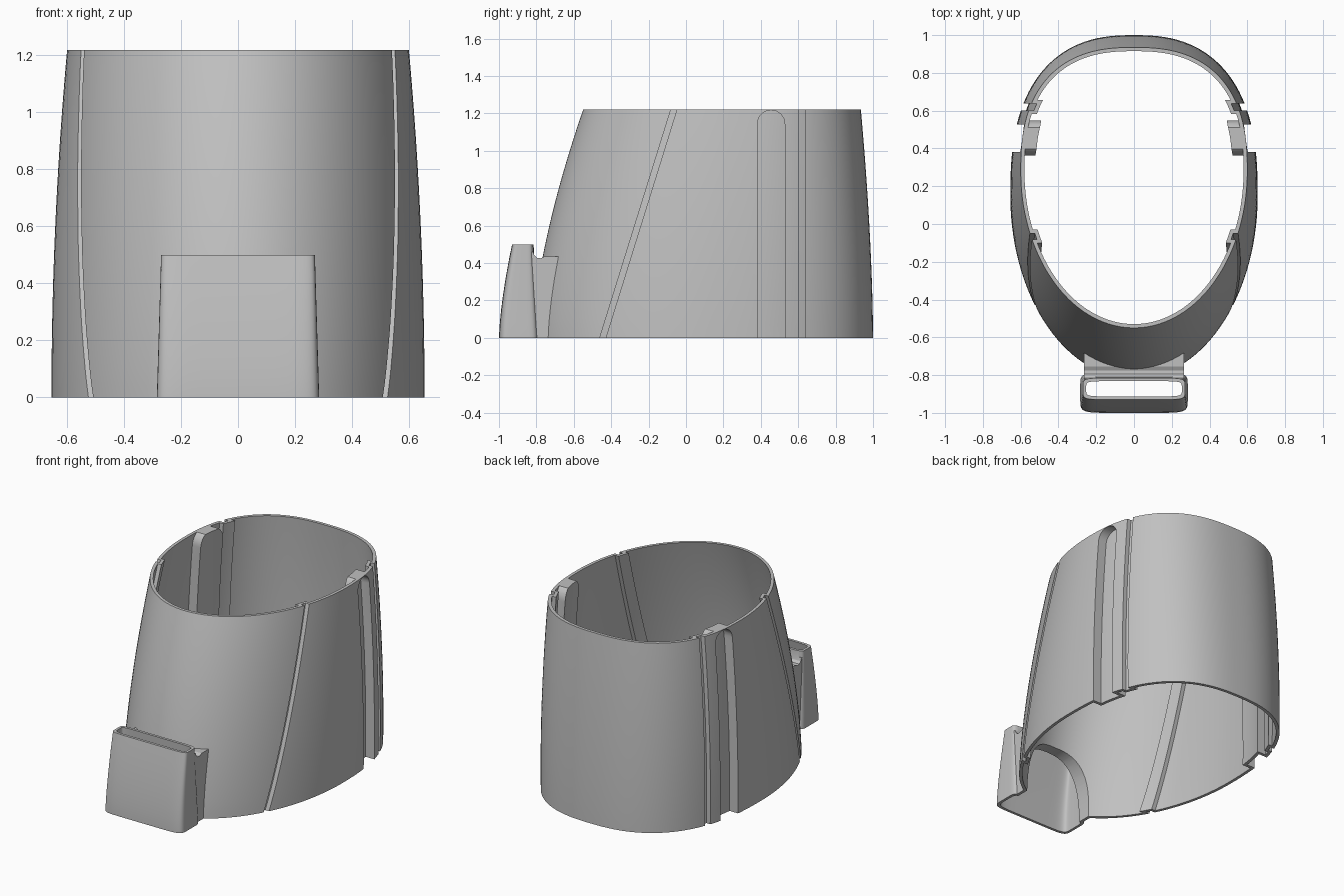
import bpy, bmesh
from math import sin, cos, pi, radians

if "Cube" in bpy.data.objects:
    bpy.data.objects.remove(bpy.data.objects["Cube"], do_unlink=True)

HEIGHT, WALL = 1.22, 0.02

grey = bpy.data.materials.new("plain grey")
grey.use_nodes = True
grey.diffuse_color = (0.53, 0.53, 0.53, 1)
grey.node_tree.nodes["Principled BSDF"].inputs["Base Color"].default_value = (0.53, 0.53, 0.53, 1)


def solid(name, rings):
    """Closed solid skinned through rings of equal length."""
    bm = bmesh.new()
    loops = [[bm.verts.new(p) for p in ring] for ring in rings]
    n = len(loops[0])
    for low, high in zip(loops, loops[1:]):
        for i in range(n):
            j = (i + 1) % n
            bm.faces.new((low[i], low[j], high[j], high[i]))
    bm.faces.new(loops[0][::-1])
    bm.faces.new(loops[-1])
    bmesh.ops.recalc_face_normals(bm, faces=bm.faces)
    mesh = bpy.data.meshes.new(name)
    bm.to_mesh(mesh)
    bm.free()
    mesh.materials.append(grey)
    obj = bpy.data.objects.new(name, mesh)
    bpy.context.collection.objects.link(obj)
    return obj


def combine(target, tool, operation="DIFFERENCE"):
    """Apply a boolean and discard the tool."""
    mod = target.modifiers.new("combine", "BOOLEAN")
    mod.operation, mod.solver, mod.object = operation, "EXACT", tool
    bpy.context.view_layer.objects.active = target
    bpy.ops.object.modifier_apply(modifier=mod.name)
    bpy.data.objects.remove(tool, do_unlink=True)


def power(v, n):
    return abs(v) ** (2 / n) * (1 if v > 0 else -1)


def sleeve(name, inset, low=-0.06, high=HEIGHT, rows=24, count=128):
    """Tapered egg-shaped sleeve body, shrunk by inset."""
    rings = []
    for r in range(rows + 1):
        z = low + (high - low) * r / rows
        u = max(z, 0) / HEIGHT
        half = 0.655 - 0.055 * u ** 2 - inset
        middle = 0.15 + 0.13 * u
        back = 1.0 - 0.065 * u ** 1.7 - inset - middle
        front = middle + 0.82 - 0.27 * u ** 1.56 - inset
        ring = []
        for i in range(count):
            a = 2 * pi * (i + 0.5) / count
            n, length = (2.5, back) if sin(a) > 0 else (2, front)
            ring.append((half * power(cos(a), n), middle + length * power(sin(a), n), z))
        rings.append(ring)
    return solid(name, rings)


def side_band(profile, depth):
    """Band through both sides, reaching a given depth below the surface."""
    band = solid("band", [[(x, y, z) for y, z in profile] for x in (-1, 1)])
    combine(band, sleeve("band_core", depth, -0.2, 1.4))
    return band


def slanted(y_low, y_high, width):
    """Strip centred on a line from the bottom edge to the top edge."""
    slope = (y_high - y_low) / HEIGHT
    ends = [(y_low + slope * z, z) for z in (-0.1, 1.3)]
    return [(ends[0][0] - width, -0.1), (ends[0][0] + width, -0.1),
            (ends[1][0] + width, 1.3), (ends[1][0] - width, 1.3)]


def rounded_slot(y, width, top):
    """Upright strip with a round upper end."""
    arc = [(y + width * cos(pi * i / 16), top - width + width * sin(pi * i / 16)) for i in range(17)]
    return [(y - width, -0.1), (y + width, -0.1)] + arc


def pocket(name, inset, low, high):
    """Tapered flat holder on the front, shrunk by inset."""
    rings = []
    for r in range(9):
        z = low + (high - low) * r / 8
        u = max(z, 0) / 0.5
        front = -1.0 + 0.07 * u ** 1.5 + inset
        back = -0.785 - 0.03 * u - inset
        half = 0.285 - 0.015 * u - inset
        ring = []
        for i in range(64):
            a = 2 * pi * (i + 0.5) / 64
            ring.append((half * power(cos(a), 8),
                         (front + back) / 2 + (back - front) / 2 * power(sin(a), 7), z))
        rings.append(ring)
    return solid(name, rings)


# Outer form: sleeve, front pocket and the saddle joining them
body = sleeve("sleeve_with_front_pocket", 0)
combine(body, pocket("pocket_outside", 0, -0.06, 0.5), "UNION")
saddle = [(-0.85, -0.05), (-0.85, 0.46), (-0.817, 0.46), (-0.81, 0.44), (-0.795, 0.427),
          (-0.775, 0.425), (-0.755, 0.435), (-0.68, 0.435), (-0.68, -0.05)]
combine(body, solid("saddle", [[(x, y, z) for y, z in saddle] for x in (-0.265, 0.265)]), "UNION")

# Seams and the wide side channel: cut outside, matched by a rib inside
cavity = sleeve("cavity", WALL, -0.12, 1.27)
seams = [(slanted(-0.445, -0.065, 0.016), slanted(-0.445, -0.065, 0.035), 0.025),
         (slanted(0.62, 0.62, 0.018), slanted(0.62, 0.62, 0.037), 0.025),
         (rounded_slot(0.455, 0.073, 1.217), rounded_slot(0.455, 0.093, 1.24), 0.06)]
for groove, rib, depth in seams:
    combine(body, side_band(groove, depth))
    combine(cavity, side_band(rib, depth + WALL))

# Hollow out the sleeve, the pocket and the arched passage between them
combine(body, cavity)
combine(body, pocket("pocket_inside", 0.017, -0.12, 0.55))
arch = [(0.245 * power(cos(pi * i / 32), 2.6), 0.405 * abs(sin(pi * i / 32)) ** 0.77) for i in range(33)]
arch += [(-0.245, -0.15), (0.245, -0.15)]
combine(body, solid("passage", [[(x, y, z) for x, z in arch] for y in (-0.86, -0.52)]))

# Trim the bottom edge level
square = [(-2, -2), (2, -2), (2, 2), (-2, 2)]
combine(body, solid("trim", [[(x, y, z) for x, y in square] for z in (-1, 0)]))

# Smooth curved walls, keep edges crisp
bpy.ops.object.select_all(action="DESELECT")
body.select_set(True)
bpy.context.view_layer.objects.active = body
bpy.ops.object.shade_smooth_by_angle(angle=radians(25))
